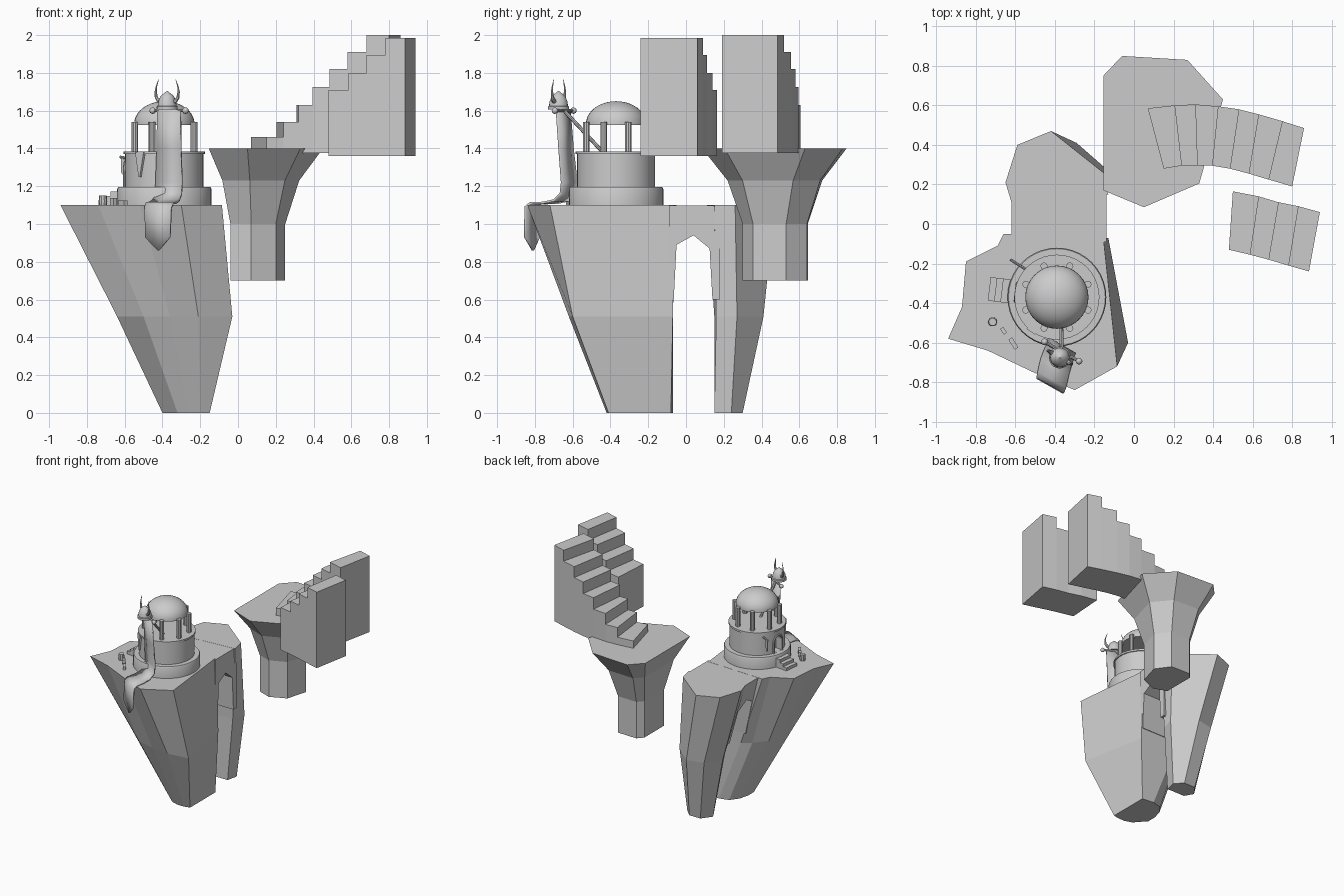
import bpy, bmesh, math
from mathutils import Vector, Matrix

if "Cube" in bpy.data.objects:
    bpy.data.objects.remove(bpy.data.objects["Cube"])

CX, CY = -0.39, -0.37          # tower axis
U = Vector((0.87, -0.49, 0))   # crossbar direction


def make(name, verts, faces, smooth=False):
    me = bpy.data.meshes.new(name)
    me.from_pydata([tuple(v) for v in verts], [], faces)
    bm = bmesh.new()
    bm.from_mesh(me)
    bmesh.ops.remove_doubles(bm, verts=bm.verts, dist=1e-5)
    bmesh.ops.recalc_face_normals(bm, faces=bm.faces)
    bm.to_mesh(me)
    bm.free()
    ob = bpy.data.objects.new(name, me)
    bpy.context.collection.objects.link(ob)
    if smooth:
        activate(ob)
        bpy.ops.object.shade_smooth_by_angle(angle=math.radians(35))
    return ob


def activate(ob):
    bpy.ops.object.select_all(action='DESELECT')
    ob.select_set(True)
    bpy.context.view_layer.objects.active = ob


def loft(name, rings, smooth=False):
    n = len(rings[0])
    verts = [v for r in rings for v in r]
    faces = [(k * n + i, k * n + (i + 1) % n, (k + 1) * n + (i + 1) % n, (k + 1) * n + i)
             for k in range(len(rings) - 1) for i in range(n)]
    faces += [tuple(range(n)), tuple(range((len(rings) - 1) * n, len(rings) * n))]
    return make(name, verts, faces, smooth)


def level(pts, z):
    return [(x, y, z) for x, y in pts]


def lathe(name, prof, cx, cy, n=32):
    rings = [[(cx + r * math.cos(2 * math.pi * i / n), cy + r * math.sin(2 * math.pi * i / n), z)
              for i in range(n)] for r, z in prof]
    return loft(name, rings, True)


def tube(name, pts, r, taper=False):
    cu = bpy.data.curves.new(name, 'CURVE')
    cu.dimensions = '3D'
    cu.bevel_depth, cu.bevel_resolution, cu.use_fill_caps = r, 2, True
    sp = cu.splines.new('POLY')
    sp.points.add(len(pts) - 1)
    for i, p in enumerate(pts):
        sp.points[i].co = (*p, 1)
        sp.points[i].radius = 1 - 0.92 * i / (len(pts) - 1) if taper else 1
    ob = bpy.data.objects.new(name, cu)
    bpy.context.collection.objects.link(ob)
    activate(ob)
    bpy.ops.object.convert(target='MESH')
    bpy.ops.object.shade_smooth_by_angle(angle=math.radians(35))
    return ob


def box(name, loc, size, rot=0.0):
    m = Matrix.Translation(loc) @ Matrix.Rotation(rot, 4, 'Z')
    rings = [[m @ Vector((sx * size[0] / 2, sy * size[1] / 2, sz * size[2] / 2))
              for sx, sy in ((-1, -1), (1, -1), (1, 1), (-1, 1))] for sz in (-1, 1)]
    return loft(name, rings)


# Main cliff: front leg
loft("cliff_front_leg", [
    level([(-.15, -.08), (-.15, -.41), (-.2, -.42), (-.26, -.42), (-.32, -.4), (-.4, -.31),
           (-.4, -.24), (-.38, -.16), (-.33, -.09), (-.25, -.07)], 0),
    level([(-.13, -.07), (-.03, -.6), (-.21, -.62), (-.36, -.6), (-.5, -.57), (-.64, -.45),
           (-.62, -.35), (-.6, -.22), (-.52, -.12), (-.45, -.07)], .51),
    level([(-.155, -.07), (-.085, -.72), (-.3, -.84), (-.52, -.745), (-.74, -.64), (-.94, -.58),
           (-.87, -.42), (-.85, -.19), (-.69, -.11), (-.66, -.05)], 1.1)])
# Main cliff: rear leg
loft("cliff_rear_leg", [
    level([(-.2, .15), (-.18, .24), (-.24, .3), (-.34, .3), (-.4, .22), (-.36, .15)], 0),
    level([(-.16, .16), (-.13, .27), (-.29, .41), (-.43, .38), (-.51, .25), (-.46, .15)], .51),
    level([(-.13, .15), (-.155, .26), (-.42, .47), (-.59, .4), (-.65, .21), (-.62, .11)], 1.1)])
# Natural arch joining the legs
arch = [(-.09, 1.099), (-.09, .6), (-.065, .6), (-.05, .89), (.04, .94), (.125, .87),
        (.14, .6), (.18, .6), (.18, 1.099)]
loft("cliff_arch", [[(-.62 + (1.1 - z) * .25, y, z) for y, z in arch],
                    [(-.14, y, z) for y, z in arch]])

# Floating rock with flared top
stem = [(-.04, .34), (.07, .3), (.2, .355), (.25, .53), (.17, .64), (0, .645), (-.04, .6)]
cap = [(-.155, .17), (.05, .085), (.33, .205), (.45, .63), (.27, .83), (-.06, .85), (-.155, .75)]
flare = [(a + .37 * (c - a), b + .37 * (d - b)) for (a, b), (c, d) in zip(stem, cap)]
loft("floating_rock", [level(stem, .7), level(stem, 1.0), level(flare, 1.23), level(cap, 1.4)])


# Curved stair flights made of tall wedge blocks
def stairs(name, left, right, tops, base):
    for i, top in enumerate(tops):
        q = [right[i], right[i + 1], left[i + 1], left[i]]
        loft(f"{name}_{i + 1}", [level(q, base), level(q, top)])


stairs("rear_stair",
       [(.07, .585), (.205, .6), (.31, .605), (.425, .595), (.53, .58), (.63, .555), (.75, .52), (.86, .485)],
       [(.15, .28), (.24, .295), (.32, .295), (.395, .295), (.485, .28), (.58, .255), (.68, .225), (.8, .19)],
       [1.46, 1.54, 1.63, 1.725, 1.82, 1.91, 2.0], 1.375)
stairs("front_stair",
       [(.5, .165), (.63, .14), (.73, .11), (.83, .09), (.94, .06)],
       [(.48, -.13), (.585, -.155), (.68, -.18), (.78, -.21), (.885, -.24)],
       [1.71, 1.8, 1.895, 1.985], 1.36)

# Round tower, columns and dome
lathe("tower_plinth", [(.25, 1.09), (.25, 1.185), (.245, 1.195)], CX, CY, 40)
body = lathe("tower_body", [(.207, 1.19), (.207, 1.37), (.215, 1.37), (.215, 1.385)], CX, CY, 40)
for k in range(8):
    a = math.radians(22.5 + 45 * k)
    lathe(f"column_{k + 1}", [(.018, 1.38), (.018, 1.54)],
          CX + .17 * math.cos(a), CY + .17 * math.sin(a), 10)
lathe("dome", [(.16, 1.525)] + [(max(.16 * math.cos(t * math.pi / 20), .0005),
      1.53 + .12 * math.sin(t * math.pi / 20)) for t in range(11)], CX, CY, 32)

# Arched doorway cut into the tower, with frame and entrance steps
DA = math.radians(173)
D, S = Vector((math.cos(DA), math.sin(DA), 0)), Vector((-math.sin(DA), math.cos(DA), 0))
C = Vector((CX, CY, 0))


def door_path(r, dist):
    pts = [(-.042, 1.196)] + [(-.042 * math.cos(t * math.pi / 8), 1.28 + .05 * math.sin(t * math.pi / 8))
                              for t in range(9)] + [(.042, 1.196)]
    return [C + D * dist + S * x * r + Vector((0, 0, z)) for x, z in pts]


cutter = loft("doorway_cutter", [door_path(1, .15), door_path(1, .3)])
cutter.hide_render = True
cutter.hide_viewport = True
cut = body.modifiers.new("doorway", 'BOOLEAN')
cut.object, cut.operation = cutter, 'DIFFERENCE'
tube("door_frame", door_path(1.1, .207), .008)
for i in range(3):
    outer = .345 - .032 * i
    box(f"entrance_step_{i + 1}", C + D * (.23 + outer) / 2 + Vector((0, 0, 1.1 + .012 * (i + 1))),
        (outer - .23, .12, .024 * (i + 1)), DA)

# Small side pole with pennants
tube("side_pole", [(-.53, -.24, 1.34), (-.625, -.18, 1.355)], .007)
loft("side_pennant", [[(-.62, -.183, 1.35), (-.58, -.208, 1.345), (-.577, -.204, 1.345), (-.617, -.179, 1.35)],
                      [(-.618, -.185, 1.27), (-.595, -.2, 1.25), (-.592, -.196, 1.25), (-.615, -.181, 1.27)]])
loft("wall_pennant", [[(-.545, -.53, 1.38), (-.5, -.56, 1.38), (-.49, -.55, 1.38), (-.535, -.52, 1.38)],
                      [(-.527, -.542, 1.25), (-.52, -.547, 1.25), (-.512, -.54, 1.25), (-.52, -.534, 1.25)]])

# Leaning pole and crossbar with knobs
HUB = Vector((-.365, -.645, 1.6))
tube("leaning_pole", [(-.37, -.44, 1.38), HUB], .01)
tube("crossbar", [HUB - U * .1, HUB + U * .105], .008)
for s in (-1, 1):
    p = HUB + U * .1 * s
    lathe(f"crossbar_knob_{s}", [(max(.017 * math.sin(t * math.pi / 8), .0003),
          p.z - .017 * math.cos(t * math.pi / 8)) for t in range(9)], p.x, p.y, 12)

# Long banner draped down over the cliff edge
path = [(-.365, -.65, 1.6, .07), (-.365, -.635, 1.4, .073), (-.365, -.618, 1.22, .08),
        (-.368, -.625, 1.16, .08), (-.38, -.66, 1.125, .08), (-.4, -.72, 1.112, .083),
        (-.415, -.785, 1.11, .083), (-.422, -.812, 1.09, .08), (-.425, -.815, .93, .075),
        (-.42, -.81, .86, .002)]
bv = [Vector(p[:3]) + U * p[3] * s for p in path for s in (-1, 1)]
banner = make("long_banner", bv, [(2 * i, 2 * i + 1, 2 * i + 3, 2 * i + 2) for i in range(len(path) - 1)], True)
sol = banner.modifiers.new("cloth", 'SOLIDIFY')
sol.thickness, sol.offset = .012, 0

# Horned helmet on the pole end
HX, HY = -.375, -.675
lathe("helmet", [(.056, 1.605), (.056, 1.622), (.05, 1.626), (.047, 1.65), (.035, 1.678),
                 (.017, 1.692), (.001, 1.705)], HX, HY, 20)
H = Vector((HX, HY, 0))
for s in (-1, 1):
    tube(f"helmet_horn_{s}", [H + U * s * x + Vector((0, 0, z)) for x, z in
         ((.03, 1.645), (.052, 1.652), (.066, 1.67), (.07, 1.7), (.065, 1.73), (.052, 1.765))], .014, True)

# Small stones beside the steps
lathe("stone_barrel", [(.02, 1.095), (.023, 1.12), (.02, 1.15)], -.715, -.495, 10)
box("stone_crate", (-.66, -.54, 1.115), (.02, .035, .045), .6)
box("stone_slab", (-.61, -.605, 1.11), (.022, .06, .03), .55)
